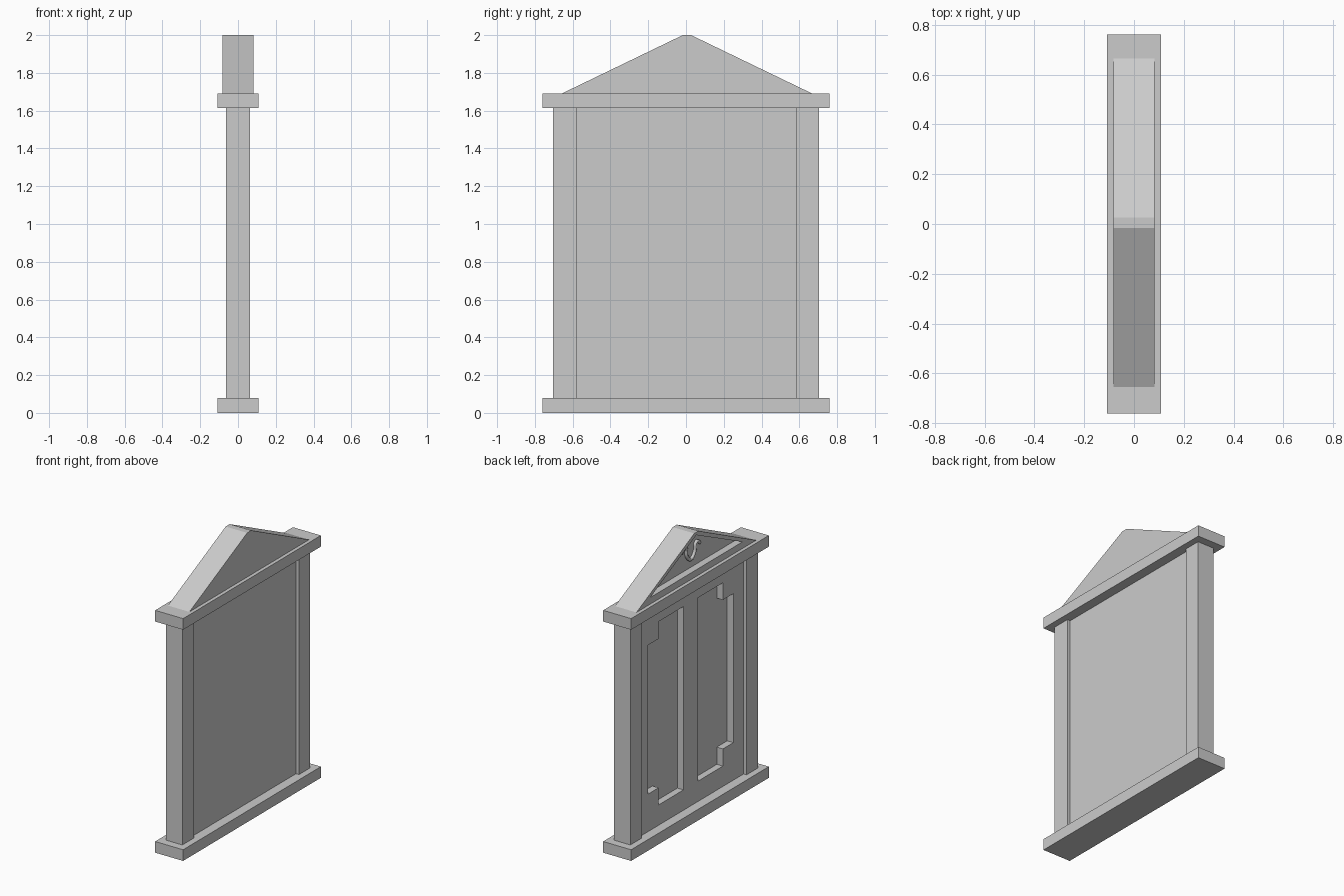
import bpy
import bmesh

cube = bpy.data.objects.get("Cube")
if cube:
    bpy.data.objects.remove(cube, do_unlink=True)

stone = bpy.data.materials.new("grey_stone")
stone.use_nodes = True
GREY = (0.6, 0.6, 0.6, 1)
stone.diffuse_color = GREY
stone.node_tree.nodes["Principled BSDF"].inputs["Base Color"].default_value = GREY

MID = 0.005  # centre line of the panel and gable along y


def prism(name, outline, x0, x1):
    """Extrude a (y, z) outline from x0 to x1."""
    bm = bmesh.new()
    face = bm.faces.new([bm.verts.new((x0, y, z)) for y, z in outline])
    ext = bmesh.ops.extrude_face_region(bm, geom=[face])
    verts = [g for g in ext["geom"] if isinstance(g, bmesh.types.BMVert)]
    bmesh.ops.translate(bm, verts=verts, vec=(x1 - x0, 0, 0))
    bmesh.ops.recalc_face_normals(bm, faces=bm.faces)
    mesh = bpy.data.meshes.new(name)
    bm.to_mesh(mesh)
    bm.free()
    mesh.materials.append(stone)
    obj = bpy.data.objects.new(name, mesh)
    bpy.context.collection.objects.link(obj)
    return obj


def block(name, half_x, y0, y1, z0, z1):
    return prism(name, [(y0, z0), (y1, z0), (y1, z1), (y0, z1)], -half_x, half_x)


def carve(target, cutter):
    """Cut a recess and discard the cutter."""
    cutter.hide_render = True
    mod = target.modifiers.new("recess", "BOOLEAN")
    mod.operation = "DIFFERENCE"
    mod.solver = "EXACT"
    mod.object = cutter
    bpy.context.view_layer.objects.active = target
    bpy.ops.object.modifier_apply(modifier=mod.name)
    bpy.data.objects.remove(cutter, do_unlink=True)


# Base, cornice and side posts
block("base_slab", 0.108, -0.76, 0.76, 0, 0.078)
block("cornice_slab", 0.108, -0.76, 0.76, 1.614, 1.692)
block("right_end_post", 0.063, -0.704, -0.578, 0.078, 1.614)
block("left_end_post", 0.063, 0.583, 0.704, 0.078, 1.614)

# Central panel with two stepped recesses on the -x side
panel = block("central_panel", 0.04, -0.578, 0.583, 0.078, 1.614)
recess = [(0.08, 0.22), (0.355, 0.22), (0.355, 0.34), (0.47, 0.34),
          (0.47, 1.38), (0.355, 1.38), (0.355, 1.5), (0.08, 1.5)]
for side in (-1, 1):
    outline = [(MID + side * y, z) for y, z in recess]
    carve(panel, prism("recess_cutter", outline, -0.1, 0.007))

# Gable with flattened peak and a sunken triangle on the -x side
gable = prism("gable", [(MID - 0.66, 1.692), (MID + 0.66, 1.692),
                        (MID + 0.022, 2), (MID - 0.022, 2)], -0.083, 0.083)
carve(gable, prism("gable_cutter", [(MID - 0.51, 1.738), (MID + 0.51, 1.738),
                                    (MID, 1.98)], -0.2, -0.033))

# Small carved festoon in the sunken triangle
curve = bpy.data.curves.new("festoon", "CURVE")
curve.dimensions = "3D"
curve.bevel_depth = 0.012
curve.bevel_resolution = 1
curve.resolution_u = 4
curve.use_fill_caps = True
half = [(0.1, 1.88), (0.06, 1.9), (0.045, 1.84)]
path = half + [(0, 1.8)] + [(-y, z) for y, z in reversed(half)]
spline = curve.splines.new("BEZIER")
spline.bezier_points.add(len(path) - 1)
for point, (y, z) in zip(spline.bezier_points, path):
    point.co = (-0.04, MID + y, z)
    point.handle_left_type = point.handle_right_type = "AUTO"
curve.materials.append(stone)
bpy.context.collection.objects.link(bpy.data.objects.new("festoon", curve))
